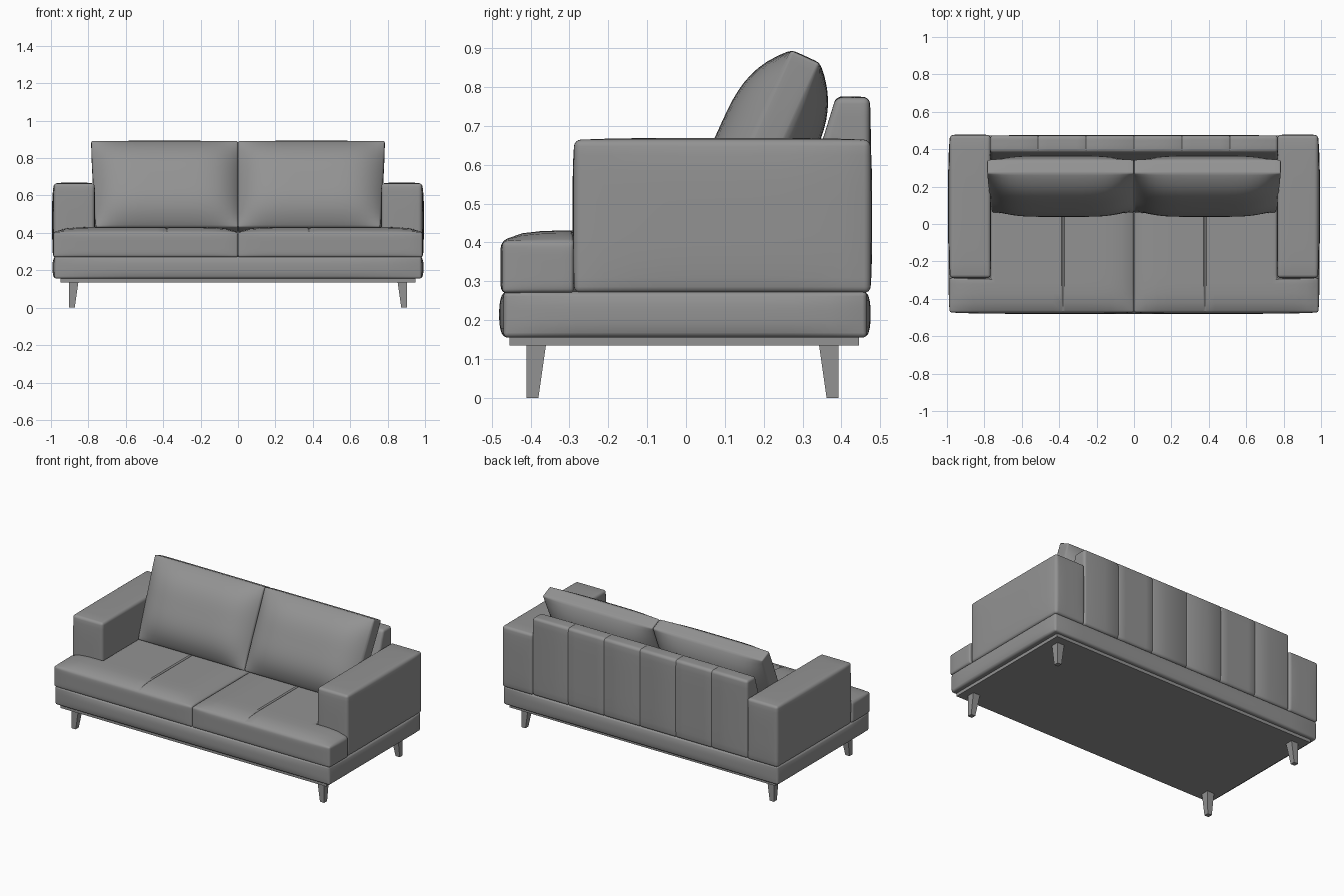
import bpy, bmesh, math
from mathutils import Vector, Matrix

if "Cube" in bpy.data.objects:
    bpy.data.objects.remove(bpy.data.objects["Cube"])

# Dark grey finish shared by every part
GREY = bpy.data.materials.new("dark_grey")
GREY.diffuse_color = (0.29, 0.29, 0.29, 1)
GREY.use_nodes = True
GREY.node_tree.nodes["Principled BSDF"].inputs["Base Color"].default_value = GREY.diffuse_color


def finish(name, bm, mirror=False, smooth=True):
    bmesh.ops.recalc_face_normals(bm, faces=bm.faces[:])
    me = bpy.data.meshes.new(name)
    bm.to_mesh(me)
    bm.free()
    me.materials.append(GREY)
    ob = bpy.data.objects.new(name, me)
    bpy.context.collection.objects.link(ob)
    if mirror:
        m = ob.modifiers.new("mirror", 'MIRROR')
        m.use_clip = False
        m.use_mirror_merge = False
    if smooth:
        bpy.ops.object.select_all(action='DESELECT')
        ob.select_set(True)
        bpy.context.view_layer.objects.active = ob
        bpy.ops.object.shade_smooth_by_angle(angle=math.radians(28))
    return ob


def soft_prism(outline, axis, lo, hi, bevel, bulge=((0, 0),) * 3, power=(6, 6, 6), seams=(), cuts=10):
    """Extrude an outline along x or z, round its edges, then puff up its sides.
    bulge gives the (low side, high side) swelling for x, y and z."""
    bm = bmesh.new()
    place = (lambda a, b, t: (t, a, b)) if axis == 'x' else (lambda a, b, t: (a, b, t))
    face = bm.faces.new([bm.verts.new(place(a, b, lo)) for a, b in outline])
    ext = bmesh.ops.extrude_face_region(bm, geom=[face])
    move = Vector(place(0, 0, hi - lo))
    bmesh.ops.translate(bm, vec=move, verts=[v for v in ext['geom'] if isinstance(v, bmesh.types.BMVert)])
    bmesh.ops.recalc_face_normals(bm, faces=bm.faces[:])
    mn = [min(v.co[i] for v in bm.verts) for i in range(3)]
    mx = [max(v.co[i] for v in bm.verts) for i in range(3)]
    if bevel:
        bmesh.ops.bevel(bm, geom=bm.edges[:], offset=bevel, segments=4, profile=0.5, affect='EDGES')

    def cut(i, pos):
        co, no = Vector(), Vector()
        co[i], no[i] = pos, 1
        bmesh.ops.bisect_plane(bm, geom=bm.verts[:] + bm.edges[:] + bm.faces[:],
                               dist=1e-5, plane_co=co, plane_no=no)

    for i in range(3):
        for k in range(1, cuts):
            cut(i, mn[i] + (mx[i] - mn[i]) * k / cuts)
    for s in seams:
        for d in (-0.008, 0, 0.008):
            cut(0, s + d)
    # stitched grooves, not on front faces
    bm.normal_update()
    groove = [(v, v.normal.copy()) for v in bm.verts
              if v.normal.y > -0.3 and any(abs(v.co.x - s) < 1e-4 for s in seams)]
    for v, n in groove:
        v.co -= n * 0.004
    # swelling
    for v in bm.verts:
        u = [max(-1, min(1, 2 * (v.co[i] - mn[i]) / (mx[i] - mn[i]) - 1)) for i in range(3)]
        f = [1 - abs(a) ** p for a, p in zip(u, power)]
        for i in range(3):
            amount = bulge[i][0] if u[i] < 0 else bulge[i][1]
            v.co[i] += amount * u[i] * f[(i + 1) % 3] * f[(i + 2) % 3]
    return bm


def rect(a0, b0, a1, b1):
    return [(a0, b0), (a1, b0), (a1, b1), (a0, b1)]


# Legs: outer corner upright, inner sides tapering
for name, y, side in (("front_leg", -0.41, 1), ("back_leg", 0.392, -1)):
    bm = bmesh.new()
    rings = []
    for z, w in ((0, 0.03), (0.14, 0.05)):
        rings.append([bm.verts.new((0.903 - a * w, y + side * b * w, z))
                      for a, b in ((0, 0), (1, 0), (1, 1), (0, 1))])
    bm.faces.new(rings[0])
    bm.faces.new(rings[1])
    for k in range(4):
        bm.faces.new((rings[0][k - 1], rings[0][k], rings[1][k], rings[1][k - 1]))
    finish(name, bm, mirror=True, smooth=False)

# Plinth board
finish("plinth", soft_prism(rect(-0.95, -0.455, 0.95, 0.445), 'z', 0.135, 0.17, 0, cuts=1), smooth=False)

# Upholstered base
finish("base", soft_prism(rect(-0.98, -0.469, 0.98, 0.465), 'z', 0.155, 0.274, 0.011,
                          ((0.012, 0.012), (0.012, 0.01), (0, 0)), power=(8, 8, 3)))

# Seat cushions, wrapping in front of the arms
seat = [(0.001, -0.472), (0.985, -0.472), (0.985, -0.289), (0.764, -0.289), (0.764, 0.33), (0.001, 0.33)]
finish("seat_cushion", soft_prism(seat, 'z', 0.27, 0.403, 0.01,
                                  ((0, 0.006), (0.006, 0), (0, 0.028)), power=(10, 10, 6),
                                  seams=(0.38,), cuts=16), mirror=True)

# Arms
finish("arm", soft_prism(rect(-0.287, 0.27, 0.474, 0.664), 'x', 0.767, 0.984, 0.016,
                         ((0.003, 0.01), (0.005, 0.005), (0, 0.005)), power=(4, 4, 4)), mirror=True)

# Back rest with sloping front and vertical stitched panels
back = [(0.23, 0.272), (0.473, 0.272), (0.473, 0.773), (0.386, 0.773)]
finish("back_rest", soft_prism(back, 'x', -0.769, 0.769, 0.016, ((0, 0), (0, 0.003), (0, 0.003)),
                               seams=[k * 0.2563 for k in range(-2, 3)]))

# Back cushions: puffed boxes leaning backwards, slightly wider at the top
bm = soft_prism(rect(0, 0, 0.082, 0.508), 'x', 0, 0.77, 0.008,
                ((0, 0.003), (0.086, 0.084), (0, 0.002)), power=(5, 4, 3.2), cuts=20)
for v in bm.verts:
    v.co.x = 0.001 + v.co.x * (0.985 + 0.033 * v.co.z / 0.508)
bm.transform(Matrix.Translation((0, 0.06, 0.432)) @ Matrix.Rotation(math.radians(-24.5), 4, 'X'))
finish("back_cushion", bm, mirror=True)
